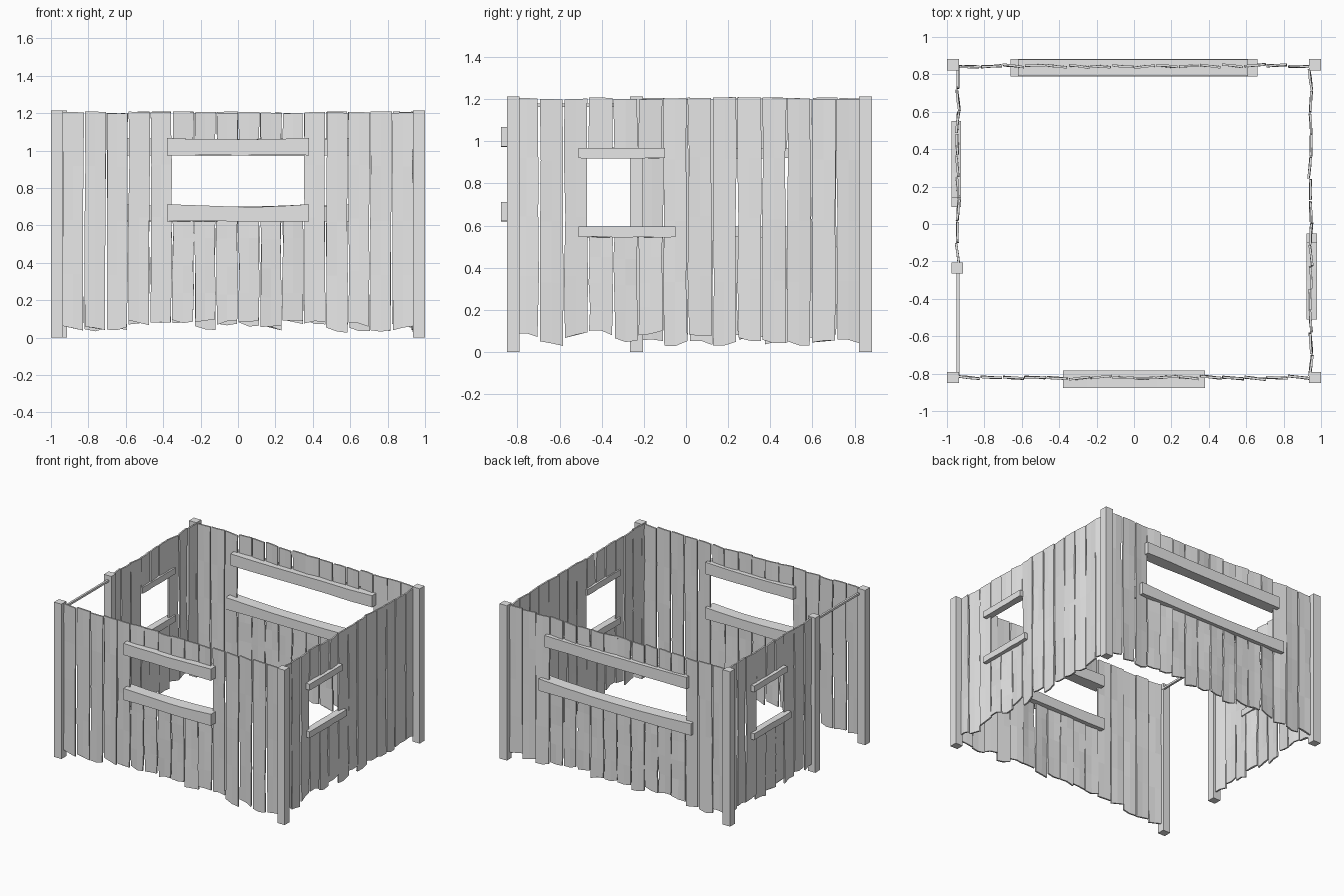
import bpy
import bmesh
import random

random.seed(7)

cube = bpy.data.objects.get("Cube")
if cube:
    bpy.data.objects.remove(cube, do_unlink=True)

# Single plain grey for all the timber
grey = bpy.data.materials.new("plain_grey")
grey.use_nodes = True
COLOUR = (0.8, 0.8, 0.8, 1)
grey.diffuse_color = COLOUR
grey.node_tree.nodes["Principled BSDF"].inputs["Base Color"].default_value = COLOUR

TOP = 1.213
PITCH = 0.1175


def jit(amount):
    return random.uniform(-amount, amount)


def finish(name, bm):
    bmesh.ops.recalc_face_normals(bm, faces=bm.faces)
    mesh = bpy.data.meshes.new(name)
    bm.to_mesh(mesh)
    bm.free()
    mesh.materials.append(grey)
    obj = bpy.data.objects.new(name, mesh)
    bpy.context.collection.objects.link(obj)


def loft(bm, rings):
    """Skin a list of equal point rings and cap both ends."""
    loops = [[bm.verts.new(p) for p in ring] for ring in rings]
    for a, b in zip(loops, loops[1:]):
        for i in range(len(a)):
            j = (i + 1) % len(a)
            bm.faces.new((a[i], a[j], b[j], b[i]))
    bm.faces.new(loops[0][::-1])
    bm.faces.new(loops[-1])


def mapper(axis, at):
    """Turn (along, out, up) into world space for a wall on x or y."""
    if axis == "x":
        return lambda u, d, z: (u, at + d, z)
    return lambda u, d, z: (at + d, u, z)


def plank(bm, to_world, u0, u1, z0, z1):
    """Rough board: uneven edges, slight twist, ragged lower end."""
    mid, half, thick = (u0 + u1) / 2, (u1 - u0) / 2 - 0.004, 0.006
    tilt, lean = jit(0.12), jit(0.004)
    slant, notch = jit(0.014), jit(0.014)
    steps = 4 if z1 - z0 > 0.3 else 1
    rings = []
    for k in range(steps + 1):
        t = k / steps
        z = z0 + (z1 - z0) * t
        left, right = -half + jit(0.004), half + jit(0.004)
        twist, bow = tilt + jit(0.06), jit(0.003)
        fade = 1 if k == 0 else 0.15 if k == steps else 0
        ring = []
        for side, us in ((-1, (left, 0, right)), (1, (right, 0, left))):
            for u in us:
                ragged = slant * u / half if u else notch
                d = side * thick + u * twist + lean + (0 if u else bow)
                height = min(z + ragged * fade, TOP - 0.003)
                ring.append(to_world(mid + u, d, height))
        rings.append(ring)
    loft(bm, rings)


def wall(name, axis, at, start, count, window, sill, head, bottoms=None):
    """Row of planks, split above and below the window columns."""
    to_world = mapper(axis, at)
    bm = bmesh.new()
    for i in range(count):
        u0 = start + i * PITCH
        low = bottoms[i] / 100 if bottoms else random.uniform(0.04, 0.09)
        top = TOP - random.uniform(0.004, 0.014)
        if i in window:
            plank(bm, to_world, u0, u0 + PITCH, low, sill)
            plank(bm, to_world, u0, u0 + PITCH, head, top)
        else:
            plank(bm, to_world, u0, u0 + PITCH, low, top)
    finish(name, bm)


def rail(name, axis, at, u0, u1, depth, z0, z1, sag=0.0):
    """Hewn beam along a wall, dipping a little in the middle."""
    to_world = mapper(axis, at)
    bm = bmesh.new()
    rings = []
    for k in range(7):
        t = k / 6
        u = u0 + (u1 - u0) * t
        dip = sag * 4 * t * (1 - t)
        rough = 0 if k in (0, 6) else jit(0.003)
        corners = ((-1, z0 + rough), (1, z0 - rough),
                   (1, z1 - dip), (-1, z1 - dip + rough))
        rings.append([to_world(u, s * depth / 2, z) for s, z in corners])
    loft(bm, rings)
    finish(name, bm)


def box(name, centre, size):
    bm = bmesh.new()
    bmesh.ops.create_cube(bm, size=1)
    bmesh.ops.scale(bm, vec=size, verts=bm.verts)
    bmesh.ops.translate(bm, vec=centre, verts=bm.verts)
    finish(name, bm)


# Corner posts and door post
posts = {
    "front_left_post": (0.968, -0.82), "front_right_post": (-0.968, -0.82),
    "back_left_post": (0.968, 0.852), "back_right_post": (-0.968, 0.852),
    "door_post": (-0.945, -0.235),
}
for name, (x, y) in posts.items():
    box(name, (x, y, TOP / 2), (0.064, 0.06, TOP))

# Thin bar over the doorway
box("door_bar", (-0.942, -0.53, 1.172), (0.016, 0.56, 0.016))

# Plank walls
wall("front_planks", "x", -0.822, -0.94, 16, range(5, 11), 0.68, 1.0,
     (5, 5, 5, 8, 8, 9, 9, 8, 9, 6, 9, 8, 4, 7, 4, 5))
wall("back_planks", "x", 0.845, -0.94, 16, range(3, 13), 0.68, 1.0)
wall("left_planks", "y", 0.943, -0.815, 14, range(3, 6), 0.57, 0.945,
     (8, 4, 8, 9, 6, 9, 4, 8, 4, 6, 5, 4, 5, 5))
wall("right_planks", "y", -0.943, -0.22, 9, range(3, 6), 0.57, 0.945)

# Window rails
rail("front_upper_rail", "x", -0.83, -0.38, 0.38, 0.095, 0.975, 1.067, 0.008)
rail("front_lower_rail", "x", -0.83, -0.38, 0.38, 0.095, 0.622, 0.713, 0.012)
rail("back_upper_rail", "x", 0.835, -0.62, 0.61, 0.09, 0.975, 1.067, 0.006)
rail("back_lower_rail", "x", 0.835, -0.66, 0.66, 0.095, 0.622, 0.715, 0.02)
rail("left_upper_rail", "y", 0.951, -0.51, -0.1, 0.056, 0.92, 0.968)
rail("left_lower_rail", "y", 0.951, -0.51, -0.05, 0.056, 0.545, 0.595)
rail("right_upper_rail", "y", -0.951, 0.14, 0.55, 0.052, 0.92, 0.968)
rail("right_lower_rail", "y", -0.951, 0.09, 0.55, 0.052, 0.545, 0.595)
